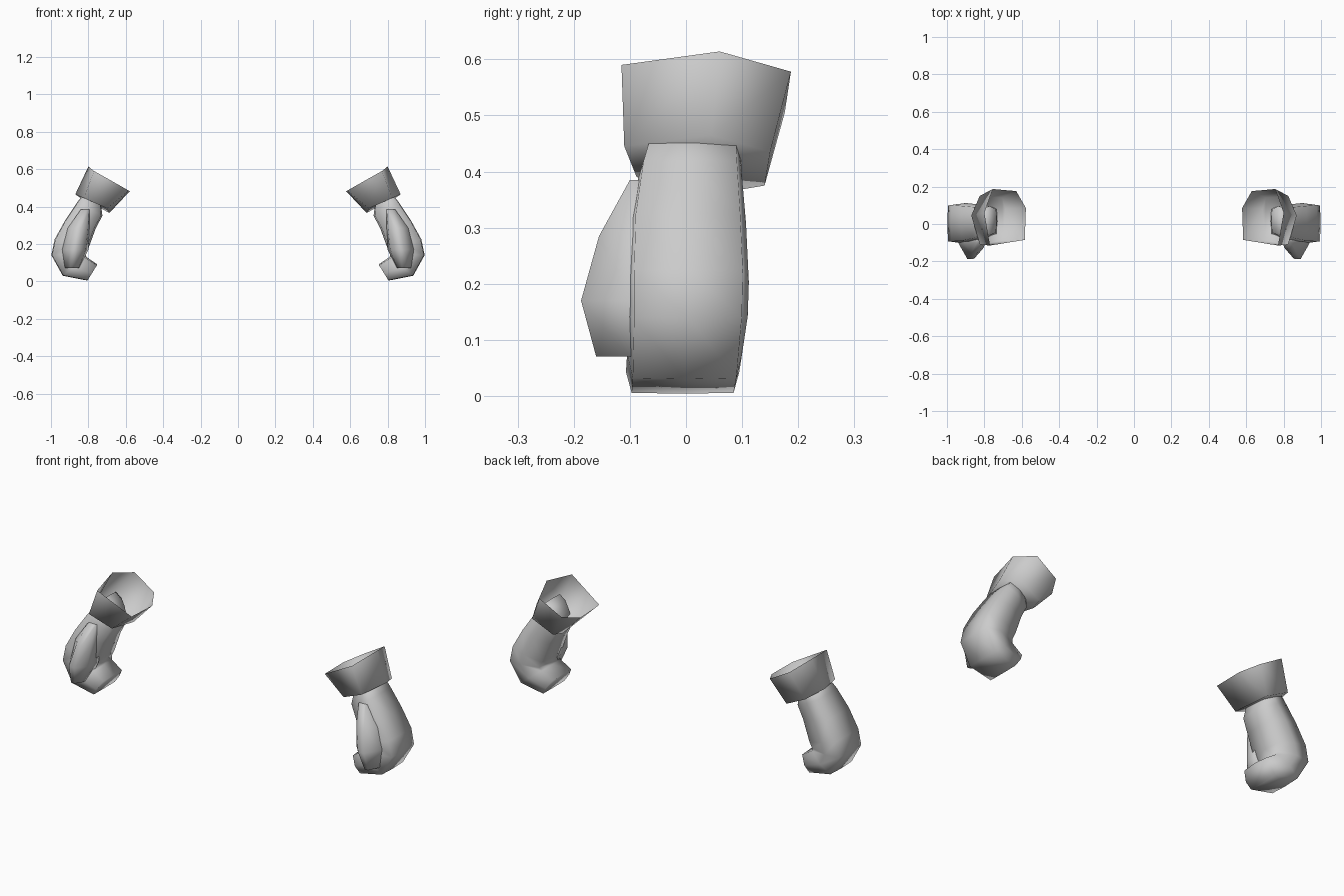
import bpy, bmesh

cube = bpy.data.objects.get("Cube")
if cube:
    bpy.data.objects.remove(cube, do_unlink=True)

grey = bpy.data.materials.new("plain_grey")
grey.use_nodes = True
colour = (0.6, 0.6, 0.6, 1)
grey.diffuse_color = colour
grey.node_tree.nodes["Principled BSDF"].inputs["Base Color"].default_value = colour


def loft(name, rings, side, cap_first, cap_last):
    """Skin closed rings of points; side is +1 (left) or -1 (right)."""
    bm = bmesh.new()
    loops = [[bm.verts.new((side * x, y, z)) for x, y, z in ring] for ring in rings]
    for a, b in zip(loops, loops[1:]):
        for i in range(len(a)):
            j = (i + 1) % len(a)
            bm.faces.new((a[i], a[j], b[j], b[i]))
    if cap_first:
        bm.faces.new(loops[0])
    if cap_last:
        bm.faces.new(loops[-1])
    bmesh.ops.recalc_face_normals(bm, faces=bm.faces)
    for f in bm.faces:
        f.smooth = True
    mesh = bpy.data.meshes.new(name)
    bm.to_mesh(mesh)
    bm.free()
    mesh.materials.append(grey)
    obj = bpy.data.objects.new(name, mesh)
    bpy.context.collection.objects.link(obj)
    return obj


def fist_ring(outer, inner, front, back):
    """Softened box section from the back of the hand to the palm."""
    mid, half = (front + back) / 2, (back - front) / 2
    ring = []
    for t, w in ((0, .0), (.02, .9), (.45, 1), (.95, .8), (1, 0),
                 (.95, -.8), (.45, -1), (.02, -.9)):
        ring.append((outer[0] + (inner[0] - outer[0]) * t, mid + half * w,
                     outer[1] + (inner[1] - outer[1]) * t))
    return ring


def thumb_ring(x, z, half, front):
    """Wedge section whose back is buried in the fist."""
    return [(x - half, -.06, z), (x - half * .8, front * .45 - .055, z),
            (x - half * .2, front, z), (x + half * .3, front, z),
            (x + half, -.1, z), (x + half, -.06, z)]


# Hand sections: outer (x, z), inner (x, z), front y, back y
hand = [((.80, .50), (.735, .43), -.06, .095),
        ((.862, .42), (.725, .35), -.085, .10),
        ((.925, .325), (.76, .285), -.10, .107),
        ((.98, .225), (.80, .175), -.103, .112),
        ((.998, .14), (.815, .145), -.103, .11),
        ((.937, .03), (.81, .13), -.105, .10),
        ((.805, .004), (.752, .09), -.107, .095)]

# Thumb sections: centre x, height, half width, front y
thumb = [(.815, .385, .025, -.088), (.85, .285, .06, -.155),
         (.87, .17, .07, -.187), (.885, .07, .04, -.16)]

# Six-sided flared cuff, open towards the arm
cuff_rim = [(.578, .085, .482), (.63, .176, .505), (.755, .187, .578),
            (.80, .06, .614), (.77, -.115, .59), (.584, -.085, .485)]
cuff_base = [(.688, .08, .365), (.705, .14, .375), (.825, .15, .435),
             (.87, .045, .465), (.824, -.11, .445), (.70, -.088, .39)]

for side, label in ((1, "left"), (-1, "right")):
    loft(label + "_fist", [fist_ring(*s) for s in hand], side, True, True)
    loft(label + "_thumb", [thumb_ring(*s) for s in thumb], side, True, True)
    loft(label + "_cuff", [cuff_rim, cuff_base], side, False, True)
